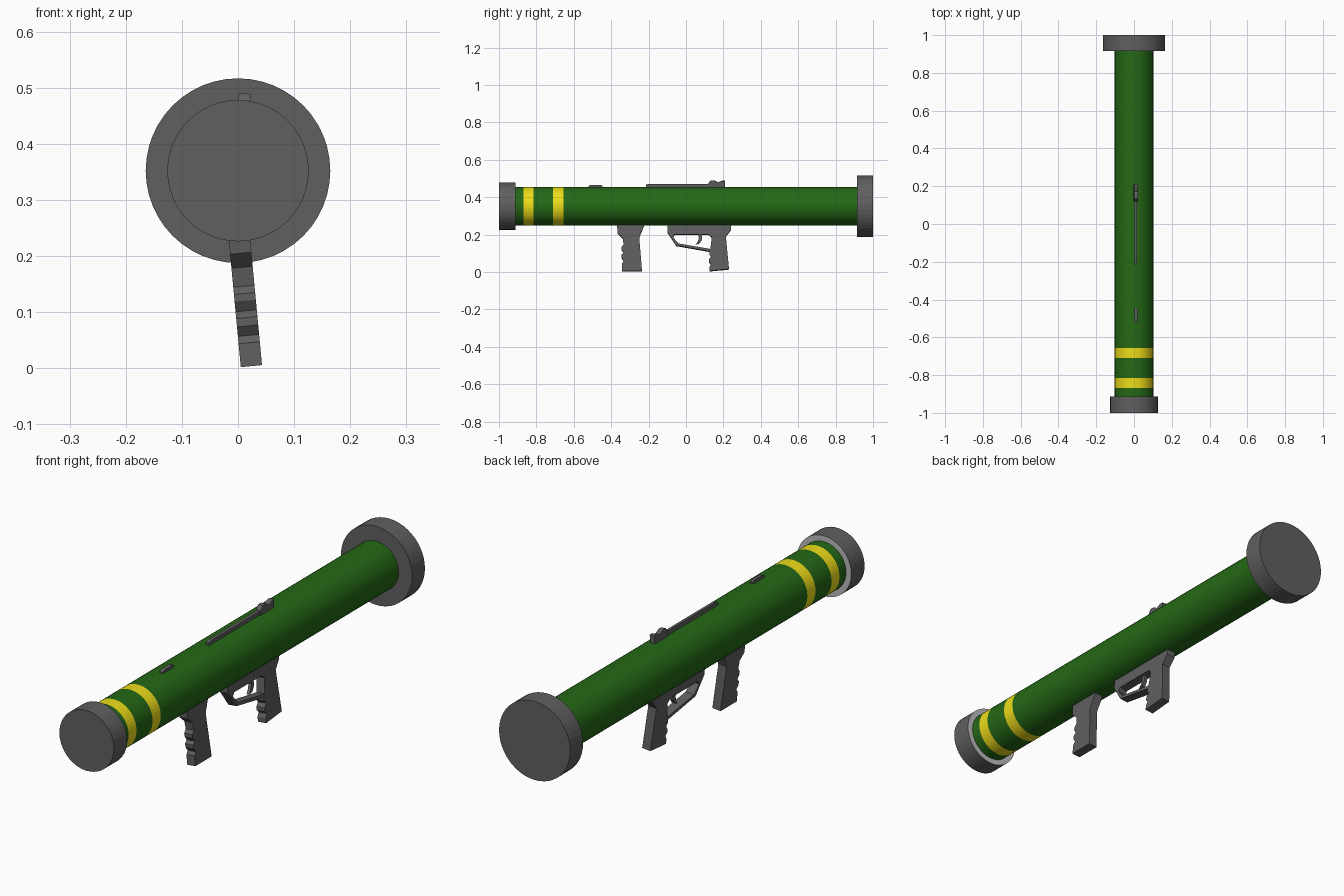
import bpy, bmesh, math
from mathutils import Matrix

if "Cube" in bpy.data.objects:
    bpy.data.objects.remove(bpy.data.objects["Cube"])

AXIS_Z = 0.352
SIDES = 48


def material(name, rgb):
    m = bpy.data.materials.new(name)
    m.diffuse_color = (*rgb, 1)
    m.use_nodes = True
    m.node_tree.nodes["Principled BSDF"].inputs["Base Color"].default_value = m.diffuse_color
    return m


GREEN = material("green_paint", (0.018, 0.14, 0.008))
YELLOW = material("yellow_paint", (0.85, 0.72, 0.01))
DARK = material("dark_metal", (0.115, 0.115, 0.115))
LIGHT = material("light_metal", (0.5, 0.5, 0.5))


def add_object(name, mesh):
    ob = bpy.data.objects.new(name, mesh)
    bpy.context.collection.objects.link(ob)
    return ob


def lathe(name, profile, mats, sections, capped=True):
    """Revolve (y, radius) points about the tube axis; one material index per section."""
    bm = bmesh.new()
    rings = []
    for y, r in profile:
        rings.append([bm.verts.new((r * math.cos(a), y, AXIS_Z + r * math.sin(a)))
                      for a in (2 * math.pi * i / SIDES for i in range(SIDES))])
    for ra, rb, mi in zip(rings, rings[1:], sections):
        for i in range(SIDES):
            j = (i + 1) % SIDES
            bm.faces.new((ra[i], ra[j], rb[j], rb[i])).material_index = mi
    if capped:
        bm.faces.new(rings[0])
        bm.faces.new(rings[-1])
    bmesh.ops.recalc_face_normals(bm, faces=bm.faces)
    mesh = bpy.data.meshes.new(name)
    bm.to_mesh(mesh)
    bm.free()
    for m in mats:
        mesh.materials.append(m)
    return add_object(name, mesh)


def plate(name, loops, width, tilt, shift=0.0):
    """Extrude side-view (y, z) loops across x, then roll them about the tube axis."""
    cu = bpy.data.curves.new(name + "_outline", 'CURVE')
    cu.dimensions = '2D'
    cu.fill_mode = 'BOTH'
    cu.extrude = width / 2
    for loop in loops:
        sp = cu.splines.new('POLY')
        sp.points.add(len(loop) - 1)
        for p, (y, z) in zip(sp.points, loop):
            p.co = (y, z - AXIS_Z, 0, 1)
        sp.use_cyclic_u = True
    tmp = add_object(name + "_tmp", cu)
    bpy.context.view_layer.update()
    dg = bpy.context.evaluated_depsgraph_get()
    mesh = bpy.data.meshes.new_from_object(tmp.evaluated_get(dg))
    bpy.data.objects.remove(tmp)
    bpy.data.curves.remove(cu)
    to_side = Matrix(((0, 0, 1, 0), (1, 0, 0, 0), (0, 1, 0, 0), (0, 0, 0, 1)))
    mesh.transform(Matrix.Translation((0, 0, AXIS_Z)) @ Matrix.Rotation(math.radians(tilt), 4, 'Y')
                   @ Matrix.Translation((shift, 0, 0)) @ to_side)
    bm = bmesh.new()
    bm.from_mesh(mesh)
    bmesh.ops.remove_doubles(bm, verts=bm.verts, dist=1e-5)
    bmesh.ops.recalc_face_normals(bm, faces=bm.faces)
    bm.to_mesh(mesh)
    bm.free()
    mesh.materials.clear()
    mesh.materials.append(DARK)
    mesh.polygons.foreach_set("use_smooth", [False] * len(mesh.polygons))
    return add_object(name, mesh)


# Main tube with two yellow bands
lathe("tube", [(y, 0.102) for y in (-0.95, -0.868, -0.816, -0.71, -0.656, 0.95)],
      [GREEN, YELLOW], [0, 1, 0, 1, 0])

# End caps; the small one has a pale back ring
lathe("front_cap", [(-1, 0.126), (-0.912, 0.126), (-0.912, 0.1)],
      [DARK, LIGHT], [0, 1])
lathe("rear_cap", [(0.915, 0.1645), (1, 0.1645)], [DARK], [0])

GRIP_TILT, GRIP_SHIFT = -5.4, -0.009

# Front grip with finger notches
plate("front_grip", [[(-0.37, 0.27), (-0.225, 0.27), (-0.225, 0.245), (-0.25, 0.185),
                      (-0.235, 0.003), (-0.343, 0.003), (-0.342, 0.045), (-0.332, 0.058),
                      (-0.345, 0.075), (-0.345, 0.09), (-0.333, 0.102), (-0.345, 0.12),
                      (-0.345, 0.133), (-0.333, 0.146), (-0.338, 0.18), (-0.365, 0.205)]],
      0.038, GRIP_TILT, GRIP_SHIFT)

# Rear grip with trigger guard opening
plate("rear_grip", [[(-0.10, 0.27), (-0.10, 0.213), (-0.052, 0.14), (0.125, 0.109),
                     (0.125, 0.095), (0.135, 0.082), (0.123, 0.067), (0.123, 0.052),
                     (0.134, 0.04), (0.125, 0.025), (0.125, 0.004), (0.23, 0.014),
                     (0.213, 0.19), (0.24, 0.225), (0.24, 0.27)],
                    [(-0.06, 0.2), (0.12, 0.2), (0.138, 0.185), (0.13, 0.122),
                     (-0.04, 0.151), (-0.07, 0.185)]],
      0.038, GRIP_TILT, GRIP_SHIFT)

# Trigger
plate("trigger", [[(0.064, 0.21), (0.086, 0.21), (0.084, 0.172), (0.072, 0.153),
                   (0.052, 0.146), (0.064, 0.165), (0.069, 0.182)]],
      0.014, GRIP_TILT, GRIP_SHIFT)

# Sighting rail, rear sight and front sight on top
SIGHT_TILT = 5
plate("sight_rail", [[(-0.215, 0.44), (0.14, 0.44), (0.14, 0.471), (-0.2, 0.471),
                      (-0.215, 0.466)]], 0.013, SIGHT_TILT)
plate("rear_sight", [[(0.118, 0.44), (0.208, 0.44), (0.208, 0.488), (0.192, 0.488),
                      (0.172, 0.479), (0.15, 0.49), (0.132, 0.49), (0.118, 0.472)]],
      0.021, SIGHT_TILT)
plate("front_sight", [[(-0.522, 0.44), (-0.447, 0.44), (-0.447, 0.462), (-0.46, 0.466),
                       (-0.51, 0.466), (-0.522, 0.46)]], 0.015, SIGHT_TILT)
